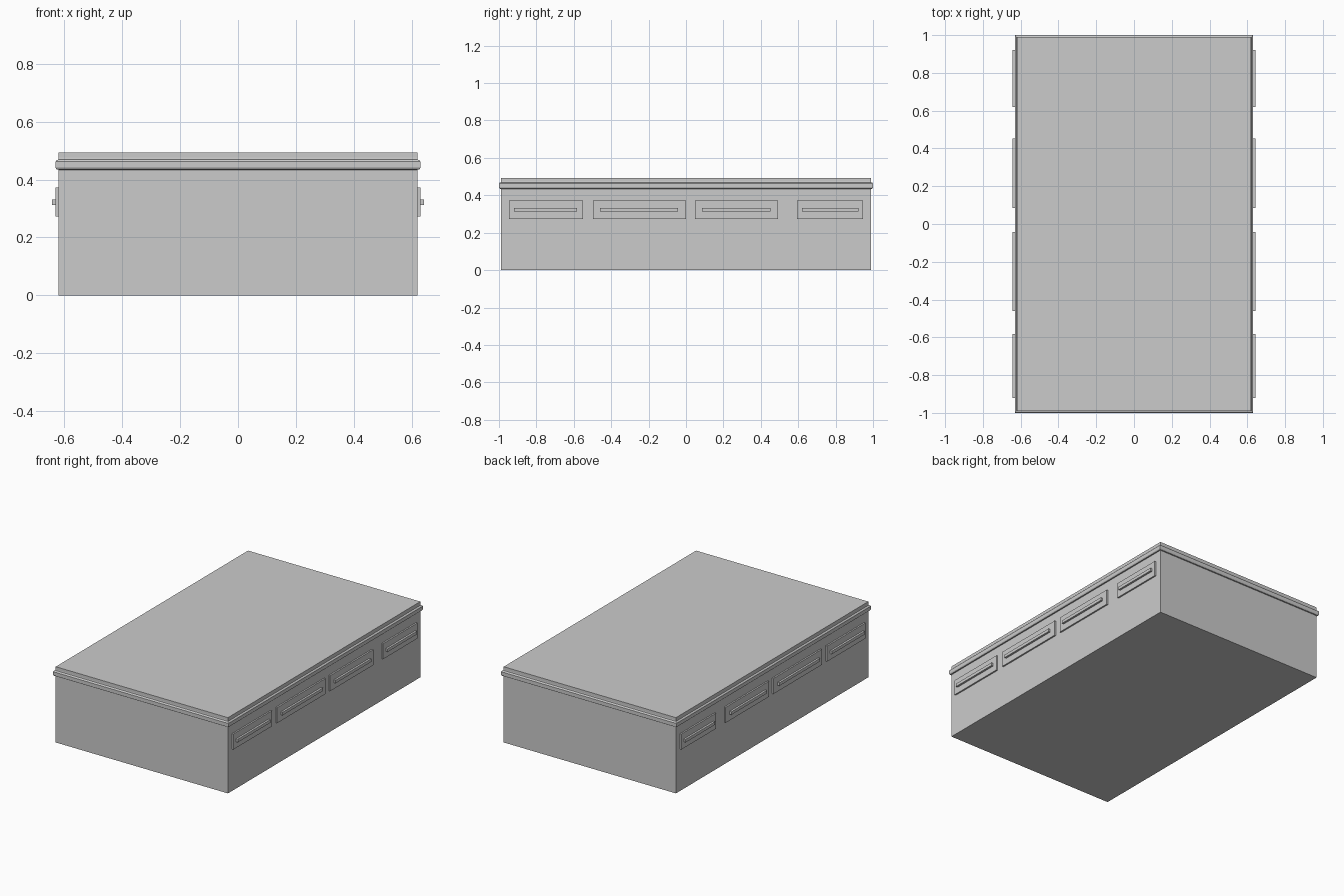
import bpy, bmesh

if "Cube" in bpy.data.objects:
    bpy.data.objects.remove(bpy.data.objects["Cube"])

HX, HY = 0.62, 0.989  # half width and half depth of the box


def finish(name, bm):
    bmesh.ops.recalc_face_normals(bm, faces=bm.faces)
    me = bpy.data.meshes.new(name)
    bm.to_mesh(me)
    bm.free()
    ob = bpy.data.objects.new(name, me)
    bpy.context.collection.objects.link(ob)
    return ob


def stacked_rings(name, profile):
    """Rectangular rings lofted upward; profile holds (outward offset, z)."""
    bm = bmesh.new()
    rings = [[bm.verts.new((sx * (HX + o), sy * (HY + o), z))
              for sx, sy in ((-1, -1), (1, -1), (1, 1), (-1, 1))]
             for o, z in profile]
    for a, b in zip(rings, rings[1:]):
        for i in range(4):
            j = (i + 1) % 4
            bm.faces.new((a[i], a[j], b[j], b[i]))
    bm.faces.new(rings[0][::-1])
    bm.faces.new(rings[-1])
    return finish(name, bm)


def box(name, x, y, z):
    bm = bmesh.new()
    bmesh.ops.create_cube(bm, size=1)
    for v in bm.verts:
        v.co = [r[0] if c < 0 else r[1] for c, r in zip(v.co, (x, y, z))]
    return finish(name, bm)


# cabinet body and moulded top slab
stacked_rings("cabinet_body", [(0, 0), (0, 0.435)])
stacked_rings("top_slab", [(0, 0.434), (0.007, 0.435), (0.011, 0.441), (0.011, 0.462),
                           (0.007, 0.467), (0.001, 0.469), (0, 0.476), (0, 0.493)])

# drawer fronts with bar handles: (panel y range, handle y range)
drawers = [((-0.947, -0.551), (-0.92, -0.583)),
           ((-0.497, 0.0), (-0.46, -0.043)),
           ((0.048, 0.492), (0.086, 0.452)),
           ((0.593, 0.947), (0.62, 0.922))]
for side, s in (("right", 1), ("left", -1)):
    for n, (panel, handle) in enumerate(drawers, 1):
        px = sorted((s * 0.61, s * 0.63))
        hx = sorted((s * 0.625, s * 0.643))
        box(f"drawer_front_{side}_{n}", px, panel, (0.272, 0.373))
        box(f"drawer_handle_{side}_{n}", hx, handle, (0.312, 0.332))
